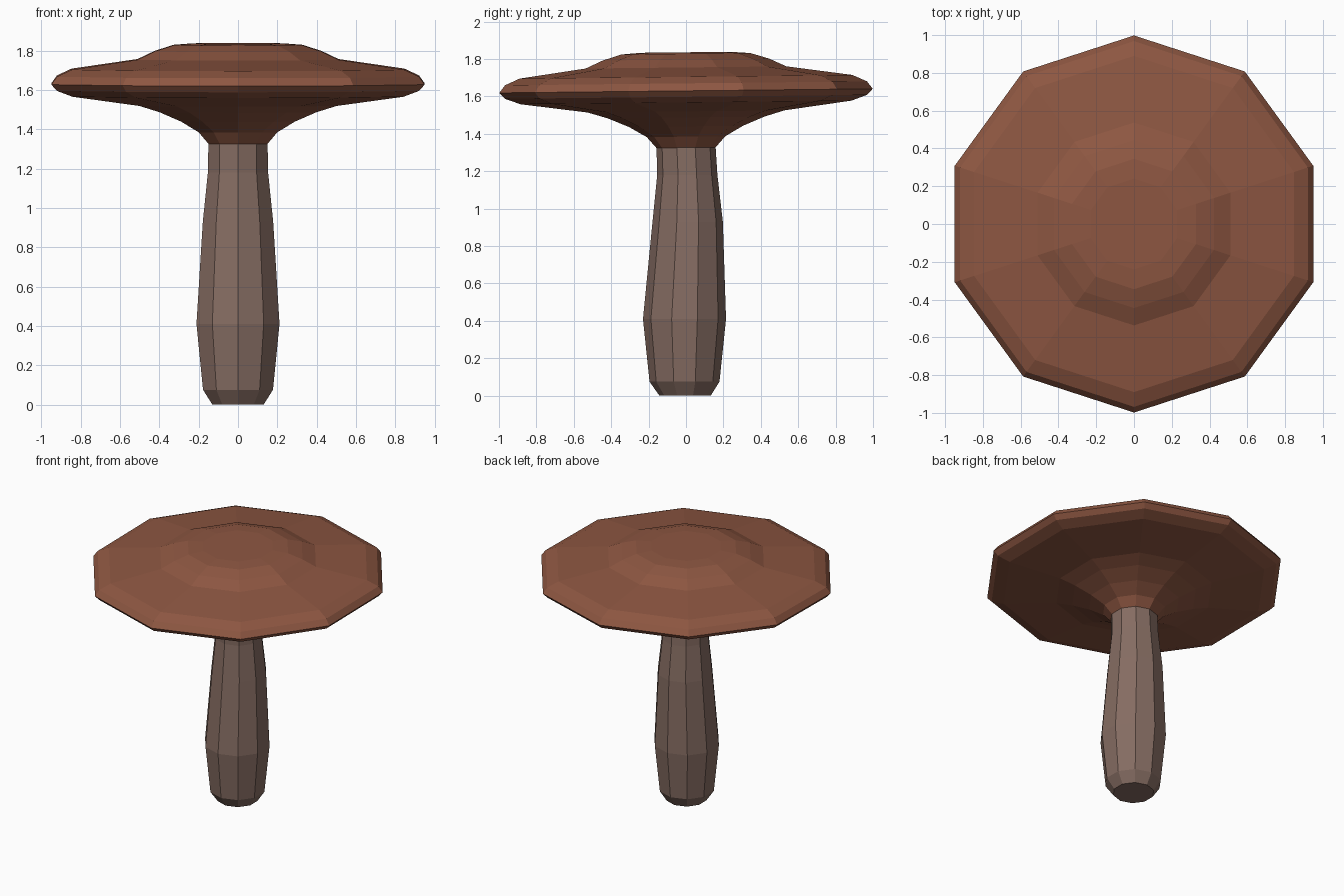
import bpy, bmesh, math

if "Cube" in bpy.data.objects:
    bpy.data.objects.remove(bpy.data.objects["Cube"])

SIDES = 10


def material(name, rgb):
    m = bpy.data.materials.new(name)
    m.diffuse_color = (*rgb, 1.0)
    m.use_nodes = True
    m.node_tree.nodes["Principled BSDF"].inputs["Base Color"].default_value = m.diffuse_color
    return m


def lathe(name, profile, mat, tilt=0.0):
    """Closed 10-sided solid from rings (radius, z, y offset)."""
    bm = bmesh.new()
    rings = []
    for r, z, y0 in profile:
        ring = []
        for i in range(SIDES):
            a = math.pi / 2 + i * 2 * math.pi / SIDES
            x, y = r * math.cos(a), r * math.sin(a) + y0
            ring.append(bm.verts.new((x, y, z + tilt * y)))
        rings.append(ring)
    for lo, hi in zip(rings, rings[1:]):
        for i in range(SIDES):
            j = (i + 1) % SIDES
            bm.faces.new((lo[i], lo[j], hi[j], hi[i]))
    bm.faces.new(rings[0][::-1])
    bm.faces.new(rings[-1])
    bmesh.ops.recalc_face_normals(bm, faces=bm.faces)
    me = bpy.data.meshes.new(name)
    bm.to_mesh(me)
    bm.free()
    me.materials.append(mat)
    ob = bpy.data.objects.new(name, me)
    bpy.context.collection.objects.link(ob)
    return ob


cap_mat = material("reddish brown", (0.27, 0.095, 0.054))
stem_mat = material("grey brown", (0.235, 0.15, 0.122))

# Stem: bulging and slightly bent along y
lathe("stem", [
    (0.137, 0.0, -0.005), (0.187, 0.075, -0.008), (0.222, 0.41, -0.008),
    (0.188, 0.93, 0.009), (0.161, 1.18, 0.007), (0.158, 1.335, 0.0),
], stem_mat)

# Cap: broad disc with a raised crown and flared underside, tilted slightly
lathe("cap", [
    (0.157, 1.325, 0), (0.21, 1.385, 0), (0.305, 1.44, 0), (0.42, 1.488, 0),
    (0.527, 1.52, 0), (0.885, 1.568, 0), (0.968, 1.598, 0), (0.998, 1.63, 0),
    (0.968, 1.67, 0), (0.89, 1.705, 0), (0.537, 1.755, 0), (0.445, 1.797, 0),
    (0.345, 1.828, 0), (0.24, 1.836, 0),
], cap_mat, tilt=0.011)
